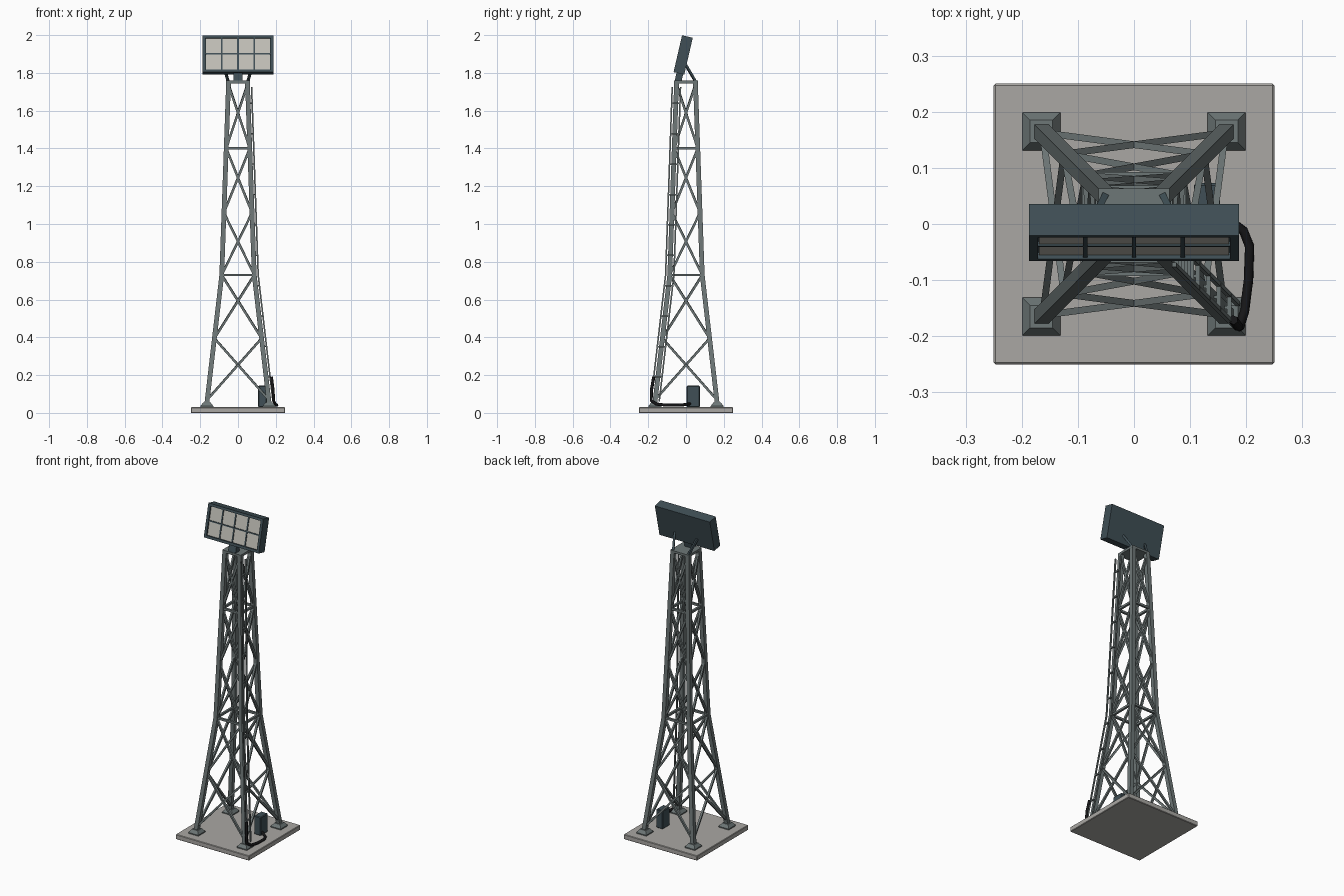
import bpy, bmesh, math
from mathutils import Vector, Matrix

if "Cube" in bpy.data.objects:
    bpy.data.objects.remove(bpy.data.objects["Cube"])


def material(name, rgb):
    m = bpy.data.materials.new(name)
    m.diffuse_color = (*rgb, 1)
    m.use_nodes = True
    m.node_tree.nodes["Principled BSDF"].inputs["Base Color"].default_value = m.diffuse_color
    return m


CONCRETE = material("concrete", (0.40, 0.39, 0.37))
STEEL = material("galvanised steel", (0.155, 0.185, 0.185))
HOUSING = material("dark blue housing", (0.05, 0.078, 0.092))
LENS = material("pale lens", (0.54, 0.53, 0.48))
RUBBER = material("black rubber", (0.008, 0.008, 0.009))


def finish(name, bm, mat):
    bmesh.ops.recalc_face_normals(bm, faces=bm.faces)
    me = bpy.data.meshes.new(name)
    bm.to_mesh(me)
    bm.free()
    me.materials.append(mat)
    ob = bpy.data.objects.new(name, me)
    bpy.context.collection.objects.link(ob)
    return ob


def add_box(bm, centre, size, frame=Matrix()):
    mat = frame @ Matrix.Translation(centre) @ Matrix.Diagonal((*size, 1))
    bmesh.ops.create_cube(bm, size=1, matrix=mat)


def box(name, centre, size, mat, frame=Matrix(), bevel=0):
    bm = bmesh.new()
    add_box(bm, centre, size, frame)
    if bevel:
        bmesh.ops.bevel(bm, geom=bm.edges[:], offset=bevel, segments=1, affect='EDGES')
    return finish(name, bm, mat)


def add_bar(bm, p, q, w, d=None):
    """Straight square bar between two points."""
    p, q = Vector(p), Vector(q)
    rot = (q - p).to_track_quat('Z', 'Y').to_matrix().to_4x4()
    add_box(bm, (0, 0, 0), (w, d or w, (q - p).length),
            Matrix.Translation((p + q) / 2) @ rot)


def add_stack(bm, sections):
    """Horizontal square sections (x, y, z, half width) joined upwards."""
    rings = [[bm.verts.new((x + sx * h, y + sy * h, z))
              for sx, sy in ((-1, -1), (1, -1), (1, 1), (-1, 1))]
             for x, y, z, h in sections]
    for a, b in zip(rings, rings[1:]):
        for i in range(4):
            bm.faces.new((a[i], a[(i + 1) % 4], b[(i + 1) % 4], b[i]))
    bm.faces.new(rings[0][::-1])
    bm.faces.new(rings[-1])


def spread(z):
    """Distance of a leg centre from the tower axis at a height."""
    if z < 0.73:
        return 0.165 + (0.086 - 0.165) * (z - 0.05) / 0.68
    return 0.086 + (0.05 - 0.086) * (z - 0.73) / 1.02


CORNERS = [(-1, -1), (1, -1), (1, 1), (-1, 1)]

# Concrete slab
box("base_slab", (0, 0, 0.015), (0.5, 0.5, 0.03), CONCRETE, bevel=0.003)

# Footings and bent legs
feet, legs = bmesh.new(), bmesh.new()
for sx, sy in CORNERS:
    add_stack(feet, [(sx * .165, sy * .165, z, h)
                     for z, h in ((.029, .034), (.036, .034), (.055, .02))])
    add_stack(legs, [(sx * spread(z), sy * spread(z), z, .0125)
                     for z in (.05, .73, 1.75)])
finish("footings", feet, STEEL)
finish("legs", legs, STEEL)

# Cross braces and horizontal ties on all four sides
braces = bmesh.new()
levels = (0.07, 0.395, 0.73, 1.06, 1.40, 1.74)
for k in range(4):
    a, b = CORNERS[k], CORNERS[(k + 1) % 4]

    def at(c, z):
        return (c[0] * spread(z), c[1] * spread(z), z)
    for z0, z1 in zip(levels, levels[1:]):
        add_bar(braces, at(a, z0), at(b, z1), 0.012)
        add_bar(braces, at(b, z0), at(a, z1), 0.012)
    for z in (0.73, 1.40):
        add_bar(braces, at(a, z), at(b, z), 0.013)
finish("braces", braces, STEEL)

# Ladder along the front right leg
ladder = bmesh.new()
for off in (-0.022, 0.022):
    add_stack(ladder, [(spread(z) + .021, -spread(z) + off, z, .004)
                       for z in (.06, .73, 1.725)])
for i in range(10):
    z = 0.19 + i * 0.161
    x, y = spread(z) + .021, -spread(z)
    add_bar(ladder, (x, y - .024, z), (x, y + .024, z), 0.008)
    add_bar(ladder, (x - .02, y, z), (x, y, z), 0.006)
finish("ladder", ladder, STEEL)

# Top plate, pedestal and rear struts
box("top_plate", (0, 0, 1.752), (0.126, 0.126, 0.014), STEEL)
tilt = Matrix.Translation((0, -0.015, 1.895)) @ Matrix.Rotation(math.radians(-13), 4, 'X')
box("pedestal", (0, 0.005, -0.11), (0.05, 0.036, 0.07), HOUSING, tilt)
struts = bmesh.new()
for s in (-1, 1):
    add_bar(struts, (s * .052, .05, 1.755), (s * .077, 0, 1.84), 0.012)
finish("lamp_struts", struts, HOUSING)

# Lamp housing with a raised rim and dividers
lamp = bmesh.new()
add_box(lamp, (0, 0.006, 0), (0.374, 0.046, 0.2), tilt)
for s in (-1, 1):
    add_box(lamp, (s * .179, -.0225, 0), (.016, .013, .2), tilt)
    add_box(lamp, (0, -.0225, s * .0925), (.358, .013, .015), tilt)
for x in (-.0865, 0, .0865):
    add_box(lamp, (x, -.021, 0), (.008, .010, .17), tilt)
add_box(lamp, (0, -.021, 0), (.342, .010, .007), tilt)
finish("lamp_housing", lamp, HOUSING)

# Eight lens panes
panes = bmesh.new()
for i in range(4):
    for s in (-1, 1):
        add_box(panes, ((i - 1.5) * .0865, -.019, s * .0435), (.079, .006, .079), tilt)
finish("lenses", panes, LENS)

# Electrical cabinet on the slab
box("cabinet", (0.13, 0.038, 0.087), (0.046, 0.07, 0.114), HOUSING, bevel=0.004)

# Cable from the ladder foot to the cabinet
curve = bpy.data.curves.new("power_cable", 'CURVE')
curve.dimensions = '3D'
curve.bevel_depth = 0.0085
curve.bevel_resolution = 1
curve.use_fill_caps = True
path = [(.177, -.171, .19), (.186, -.183, .12), (.188, -.184, .065), (.197, -.155, .046),
        (.204, -.10, .041), (.206, -.04, .041), (.195, -.012, .043), (.165, .01, .046),
        (.14, .025, .05)]
sp = curve.splines.new('POLY')
sp.points.add(len(path) - 1)
for pt, co in zip(sp.points, path):
    pt.co = (*co, 1)
curve.materials.append(RUBBER)
bpy.context.collection.objects.link(bpy.data.objects.new("power_cable", curve))
